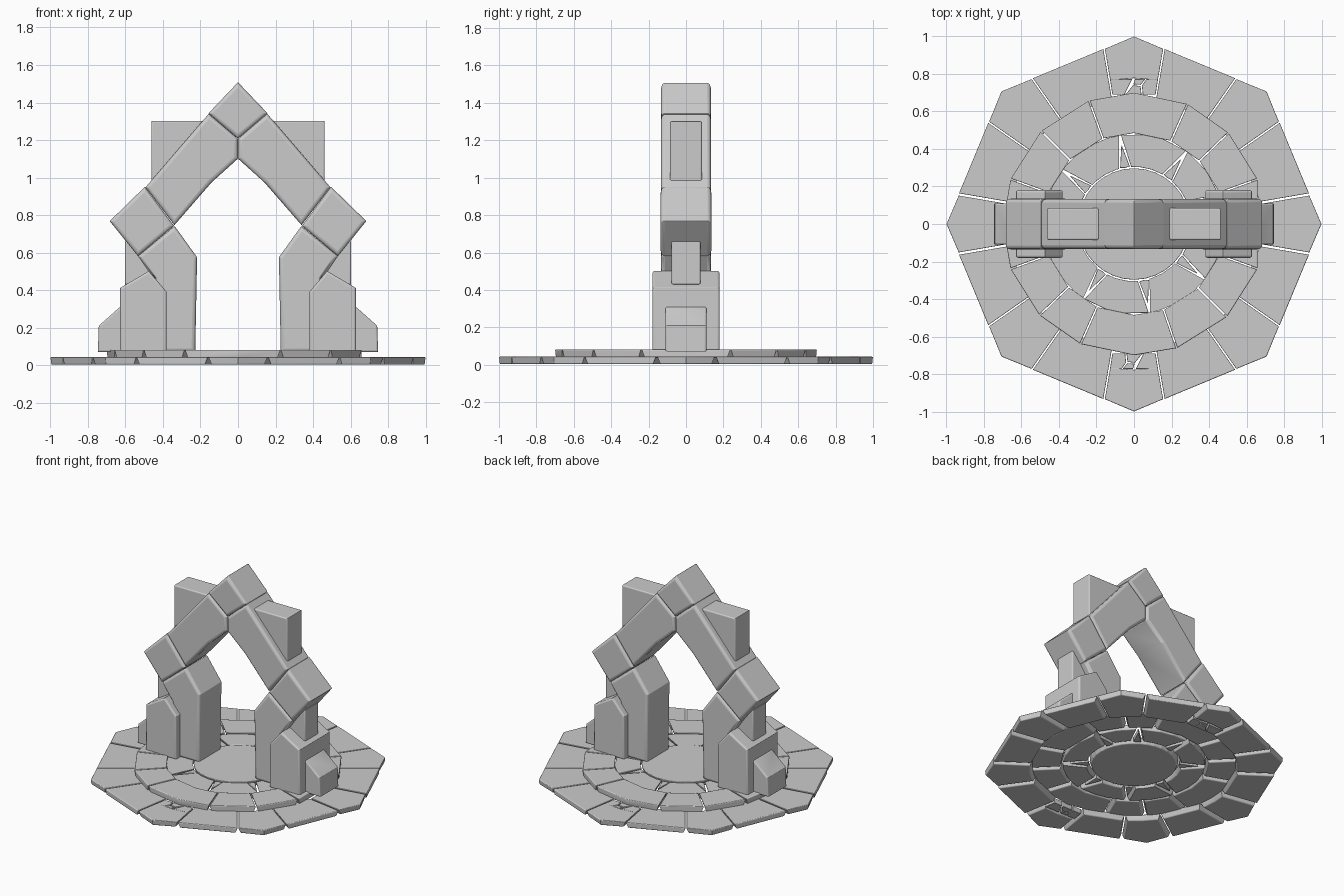
import bpy, bmesh, math
from math import sin, cos, radians

if "Cube" in bpy.data.objects:
    bpy.data.objects.remove(bpy.data.objects["Cube"])


def prism(name, pts, lo, hi, bevel, upright=False, low_pts=None):
    """Extrude a 2D outline: along z for paving, along y for upright blocks.
    Rims are rounded fully, the joints between neighbours only slightly."""
    def place(p, h):
        return (p[0], h, p[1]) if upright else (p[0], p[1], h)
    bm = bmesh.new()
    weight = bm.edges.layers.float.new("bevel_weight_edge")
    a = [bm.verts.new(place(p, lo)) for p in (low_pts or pts)]
    b = [bm.verts.new(place(p, hi)) for p in pts]
    rims = [bm.faces.new(a), bm.faces.new(b)]
    for i in range(len(pts)):
        j = (i + 1) % len(pts)
        bm.faces.new((a[i], a[j], b[j], b[i]))
    for e in bm.edges:
        e[weight] = 0.15
    for f in rims:
        for e in f.edges:
            e[weight] = 1.0
    bmesh.ops.recalc_face_normals(bm, faces=bm.faces[:])
    mesh = bpy.data.meshes.new(name)
    bm.to_mesh(mesh)
    bm.free()
    obj = bpy.data.objects.new(name, mesh)
    bpy.context.collection.objects.link(obj)
    m = obj.modifiers.new("worn_edges", 'BEVEL')
    m.width, m.segments, m.limit_method = bevel, 3, 'WEIGHT'
    bpy.ops.object.select_all(action='DESELECT')
    obj.select_set(True)
    bpy.context.view_layer.objects.active = obj
    bpy.ops.object.shade_smooth_by_angle(angle=radians(32))
    return obj


def octagon(deg):
    return cos(radians(22.5)) / cos(radians(deg % 45 - 22.5))


def polar(deg, r, shift=0.0):
    t = radians(deg) + shift / r
    return (r * cos(t), r * sin(t))


def tile(name, a0, a1, r0, r1, lo, hi, gap, corners, taper=0.016, splay=0.0):
    """Wedge-shaped paving stone, narrower below; r1 is a function of angle.
    splay widens the joint towards the centre to leave room for a chip."""
    inside = [c for c in corners if a0 + 6 < c < a1 - 6]

    def outline(g, inner_r, cut):
        stops = [(a0, 1)] + [(c, 0) for c in inside] + [(a1, -1)]
        return ([polar(d, r1(d) - cut, s * g) for d, s in stops]
                + [polar(d, inner_r, s * (g + splay)) for d, s in reversed(stops)])
    prism(name, outline(gap, r0, 0), lo, hi, 0.006,
          low_pts=outline(gap + taper, r0 + taper, taper * 0.3))


def ring(name, cuts, r0, r1, lo, hi, gap, corners, splay=0.0):
    for i, a in enumerate(cuts):
        b = cuts[i + 1] if i + 1 < len(cuts) else cuts[0] + 360
        tile(f"{name}_{i}", a, b, r0, lambda d: r1, lo, hi, gap, corners, splay=splay)


# Outer octagonal paving, two corner stones broken at their inner edge
outer_cuts = [q + a for q in (0, 90, 180, 270) for a in (-9.7, 9.7, 35, 55)]
for i, a in enumerate(outer_cuts):
    b = outer_cuts[i + 1] if i + 1 < len(outer_cuts) else 350.3
    broken = i in (4, 12)
    tile(f"outer_paving_{i}", a, b, 0.775 if broken else 0.68, octagon, 0.003, 0.043,
         0.006 if i in (0, 8) else 0.002, (0, 45, 90, 135, 180, 225, 270, 315))

# Broken chips of the outer paving
chips = [[(-0.115, 0.69), (-0.128, 0.772), (-0.01, 0.772), (-0.05, 0.69)],
         [(-0.045, 0.69), (-0.005, 0.74), (0.035, 0.735), (0.04, 0.69)],
         [(-0.003, 0.745), (0.005, 0.772), (0.06, 0.772), (0.035, 0.742)],
         [(0.047, 0.69), (0.042, 0.738), (0.066, 0.772), (0.128, 0.772), (0.115, 0.69)]]
for i, c in enumerate(chips):
    for s, side in ((1, "back"), (-1, "front")):
        prism(f"paving_chip_{side}_{i}", [(s * x, s * y) for x, y in c], 0.005, 0.042, 0.003)

# Raised middle ring
ring("middle_paving", [20, 44, 66, 110, 135, 160, 200, 224, 246, 289, 315, 340],
     0.483, 0.70, 0.036, 0.082, 0.002, (0, 90, 180, 270))

# Irregular inner ring with small wedge chips in its joints
inner_cuts = [18, 54, 99, 143, 196, 236, 280, 322]
ring("inner_paving", inner_cuts, 0.303, 0.48, 0.034, 0.074, 0.003,
     range(0, 400, 12), splay=0.028)
for i, a in enumerate(inner_cuts):
    prism(f"inner_chip_{i}", [polar(a, 0.43), polar(a, 0.308, -0.026), polar(a, 0.303),
                              polar(a, 0.308, 0.026)], 0.036, 0.072, 0.003)

# Round centre slab
circle = [(cos(t * math.tau / 32), sin(t * math.tau / 32)) for t in range(32)]
prism("centre_slab", [(0.299 * x, 0.299 * y) for x, y in circle], 0.034, 0.078, 0.006,
      low_pts=[(0.285 * x, 0.285 * y) for x, y in circle])

# Keystone
prism("keystone", [(0, 1.508), (0.158, 1.342), (0, 1.207), (-0.158, 1.342)],
      -0.133, 0.133, 0.02, True)

# Arch blocks, given for the right side: outline in x-z, half depth, rim rounding
blocks = {
    "slanted_beam": ([(0.156, 1.34), (0.001, 1.207), (0.001, 1.10), (0.14, 0.975),
                      (0.339, 0.746), (0.493, 0.948)], 0.133, 0.02),
    "elbow_block": ([(0.496, 0.951), (0.684, 0.768), (0.533, 0.581), (0.341, 0.742)], 0.135, 0.02),
    "pillar": ([(0.338, 0.742), (0.218, 0.575), (0.228, 0.07), (0.45, 0.07),
                (0.45, 0.46), (0.533, 0.581)], 0.133, 0.02),
    "buttress": ([(0.38, 0.07), (0.38, 0.39), (0.475, 0.502), (0.628, 0.412), (0.63, 0.07)],
                 0.18, 0.012),
    "back_strut": ([(0.44, 0.43), (0.602, 0.43), (0.602, 0.66), (0.44, 0.65)], 0.077, 0.008),
    "foot_block": ([(0.60, 0.07), (0.60, 0.325), (0.635, 0.305), (0.742, 0.21), (0.747, 0.07)],
                   0.11, 0.01),
    "upper_block": ([(0.19, 0.99), (0.462, 0.985), (0.462, 1.302), (0.19, 1.302)], 0.085, 0.008),
}
for name, (pts, half, bevel) in blocks.items():
    for s, side in ((1, "right"), (-1, "left")):
        prism(f"{name}_{side}", [(s * x, z) for x, z in pts], -half, half, bevel, True)
